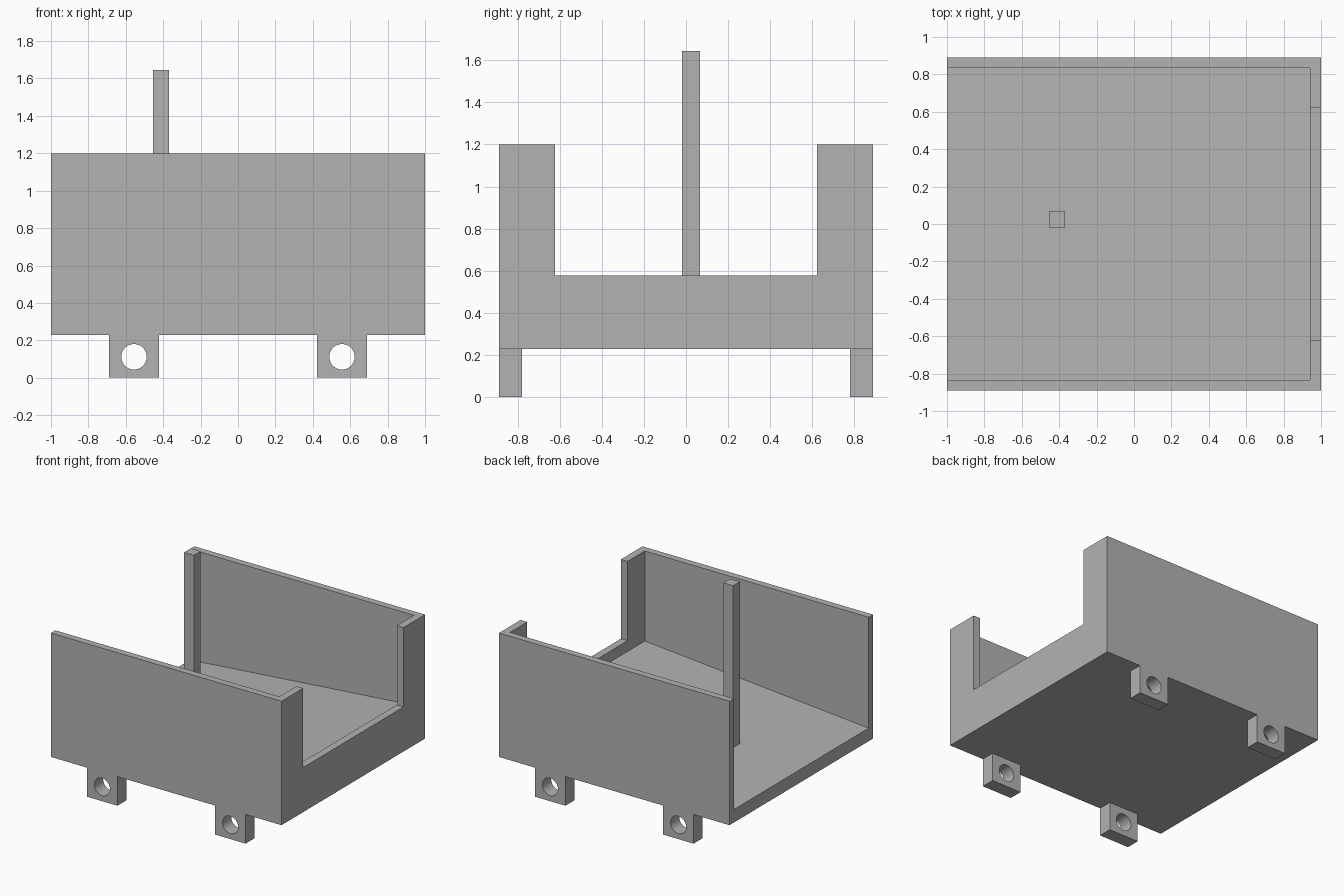
import bpy
import bmesh
from mathutils import Vector

if "Cube" in bpy.data.objects:
    bpy.data.objects.remove(bpy.data.objects["Cube"], do_unlink=True)

grey = bpy.data.materials.new("plain grey")
grey.use_nodes = True
colour = (0.45, 0.45, 0.45, 1)
grey.diffuse_color = colour
grey.node_tree.nodes["Principled BSDF"].inputs["Base Color"].default_value = colour

# Main dimensions
LENGTH, WIDTH = 1.0, 0.889          # half sizes
BOTTOM, TOP = 0.228, 1.2
INNER_Y, INNER_X = 0.835, 0.942     # inner faces of the walls
LUG_X, LUG_W, LUG_D = 0.556, 0.265, 0.11


def prism(name, profile, y0, y1):
    """Extrude an x-z profile from y0 to y1."""
    bm = bmesh.new()
    face = bm.faces.new([bm.verts.new((x, y0, z)) for x, z in profile])
    out = bmesh.ops.extrude_face_region(bm, geom=[face])
    moved = [v for v in out["geom"] if isinstance(v, bmesh.types.BMVert)]
    bmesh.ops.translate(bm, verts=moved, vec=Vector((0, y1 - y0, 0)))
    bmesh.ops.recalc_face_normals(bm, faces=bm.faces)
    mesh = bpy.data.meshes.new(name)
    bm.to_mesh(mesh)
    bm.free()
    mesh.materials.append(grey)
    obj = bpy.data.objects.new(name, mesh)
    bpy.context.collection.objects.link(obj)
    return obj


def box(name, x0, x1, y0, y1, z0, z1):
    return prism(name, [(x0, z0), (x1, z0), (x1, z1), (x0, z1)], y0, y1)


def cut(target, cutter):
    """Subtract the cutter from the target and discard it."""
    cutter.hide_render = True
    mod = target.modifiers.new("cut", "BOOLEAN")
    mod.operation = "DIFFERENCE"
    mod.solver = "EXACT"
    mod.object = cutter
    bpy.context.view_layer.objects.active = target
    bpy.ops.object.modifier_apply(modifier=mod.name)
    bpy.data.objects.remove(cutter, do_unlink=True)


# Tray: block hollowed over a sloping floor, open at one end
tray = box("tray", -LENGTH, LENGTH, -WIDTH, WIDTH, BOTTOM, TOP)
cut(tray, prism("cavity", [(-1.1, 0.322), (INNER_X, 0.494),
                           (INNER_X, 1.5), (-1.1, 1.5)], -INNER_Y, INNER_Y))
# Wide notch in the end wall
cut(tray, box("notch", 0.8, 1.2, -0.622, 0.622, 0.578, 1.5))

# Upright post standing on the floor
box("post", -0.455, -0.37, -0.018, 0.066, 0.36, 1.645)

# Four drilled lugs under the side walls
for side, y in (("front", -WIDTH), ("back", WIDTH - LUG_D)):
    for end, x in (("right", -LUG_X), ("left", LUG_X)):
        lug = box(f"{side}_{end}_lug", x - LUG_W / 2, x + LUG_W / 2,
                  y, y + LUG_D, 0, BOTTOM)
        bpy.ops.mesh.primitive_cylinder_add(
            vertices=48, radius=0.068, depth=0.5,
            location=(x, y + LUG_D / 2, 0.112), rotation=(1.5708, 0, 0))
        hole = bpy.context.object
        hole.data.materials.append(grey)
        cut(lug, hole)
        bpy.ops.object.select_all(action="DESELECT")
        lug.select_set(True)
        bpy.context.view_layer.objects.active = lug
        bpy.ops.object.shade_smooth_by_angle()
